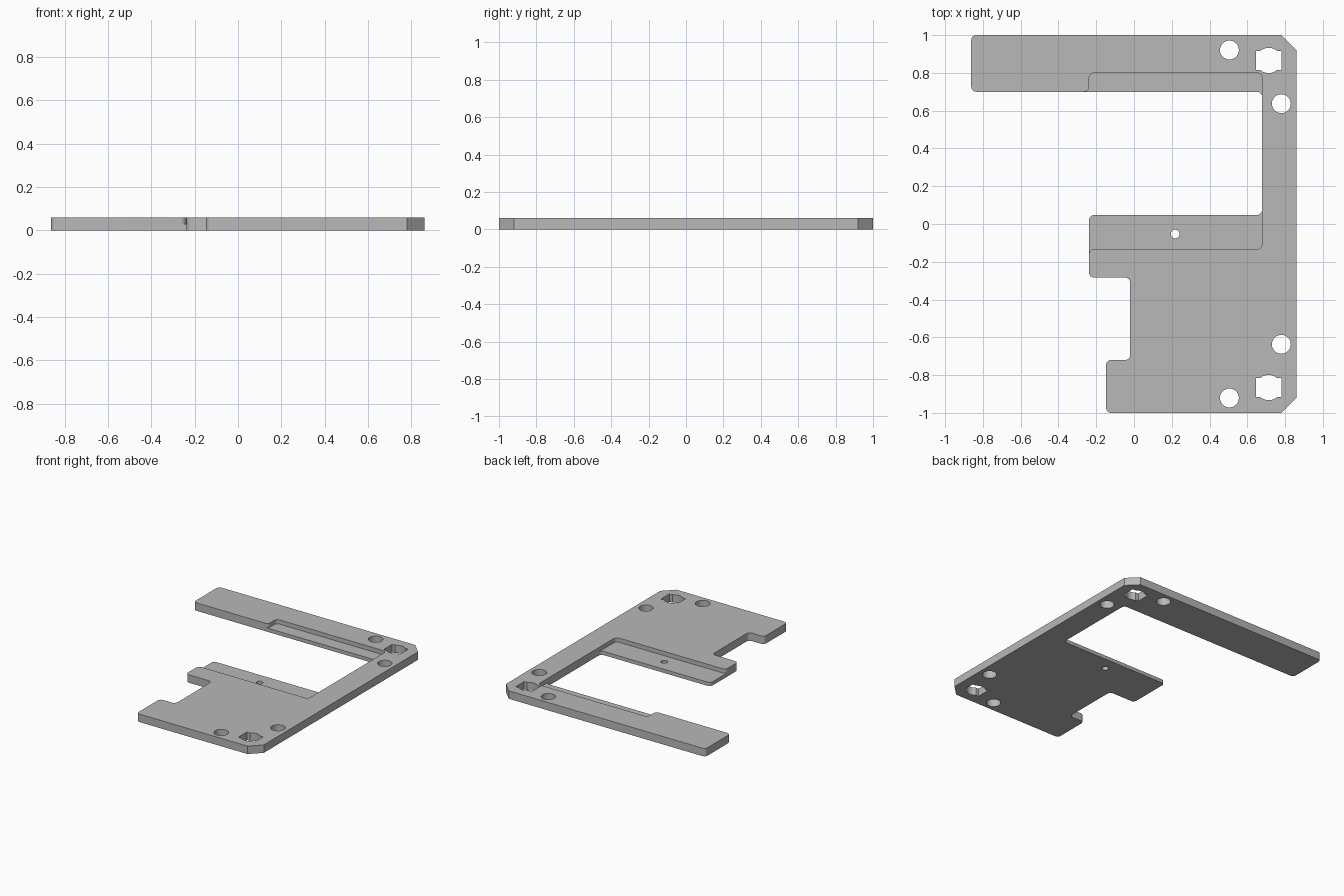
import bpy, bmesh, math
from mathutils import Vector

cube = bpy.data.objects.get("Cube")
if cube:
    bpy.data.objects.remove(cube, do_unlink=True)

THICK, LEDGE = 0.06, 0.028

grey = bpy.data.materials.new("plain grey")
grey.use_nodes = True
colour = (0.48, 0.48, 0.48, 1)
grey.diffuse_color = colour
grey.node_tree.nodes["Principled BSDF"].inputs["Base Color"].default_value = colour


def rounded(corners, steps=6):
    """Replace each right-angled (x, y, radius) corner by an arc."""
    out = []
    for i, (x, y, r) in enumerate(corners):
        p = Vector((x, y))
        if r == 0:
            out.append(p)
            continue
        u = (Vector(corners[i - 1][:2]) - p).normalized() * r
        v = (Vector(corners[(i + 1) % len(corners)][:2]) - p).normalized() * r
        for k in range(steps + 1):
            t = math.pi / 2 * k / steps
            out.append(p + u + v - v * math.cos(t) - u * math.sin(t))
    return out


def circle(x, y, r, sides=40):
    return [Vector((x + r * math.cos(math.tau * k / sides),
                    y + r * math.sin(math.tau * k / sides))) for k in range(sides)]


def prism(name, outline, z0, z1):
    """Extrude a flat outline from z0 to z1."""
    pts = [p for i, p in enumerate(outline) if (p - outline[i - 1]).length > 1e-5]
    bm = bmesh.new()
    face = bm.faces.new([bm.verts.new((p.x, p.y, z0)) for p in pts])
    top = bmesh.ops.extrude_face_region(bm, geom=[face])["geom"]
    bmesh.ops.translate(bm, vec=(0, 0, z1 - z0),
                        verts=[g for g in top if isinstance(g, bmesh.types.BMVert)])
    bmesh.ops.recalc_face_normals(bm, faces=bm.faces)
    mesh = bpy.data.meshes.new(name)
    bm.to_mesh(mesh)
    bm.free()
    mesh.materials.append(grey)
    obj = bpy.data.objects.new(name, mesh)
    bpy.context.collection.objects.link(obj)
    return obj


# Plate outline: long arm at the back, spine on the left side, broad front half
R = 0.027
plate = prism("bracket_plate", rounded([
    (-0.148, -1, R), (0.78, -1, 0), (0.86, -0.92, 0), (0.86, 0.92, 0), (0.78, 1, 0),
    (-0.862, 1, R), (-0.862, 0.7, R), (0.678, 0.7, R), (0.678, 0.048, R),
    (-0.238, 0.048, R), (-0.238, -0.284, R), (-0.02, -0.284, R),
    (-0.02, -0.72, R), (-0.148, -0.72, R)]), 0, THICK)

# Shallow pocket that leaves a ledge on both sides of the window
cutters = [prism("ledge_pocket", rounded([
    (-0.3, -0.133 - R, 0), (-0.238, -0.133 - R, 0), (-0.238, -0.133, R),
    (0.678, -0.133, R), (0.678, 0.8, R), (-0.238, 0.8, R), (-0.238, 0.7, R),
    (-0.238 - R, 0.7, 0), (-0.238 - R, 0.6, 0), (-0.3, 0.6, 0)]), LEDGE, 0.2)]

# Through holes: one pin hole, then screw holes and bulged slots at both ends
holes = [circle(0.218, -0.053, 0.023, 24)]
for s in (1, -1):
    holes += [circle(0.505, s * 0.921, 0.05), circle(0.78, s * 0.637, 0.05)]
    cx, cy, w, h, r = 0.713, s * 0.866, 0.068, 0.051, 0.067
    a = math.asin(h / r)
    slot = []
    for side in (1, -1):
        slot.append(Vector((cx + side * w, cy + side * h)))
        for k in range(13):
            t = a + (math.pi - 2 * a) * k / 12
            slot.append(Vector((cx + side * r * math.cos(t), cy + side * r * math.sin(t))))
        slot.append(Vector((cx - side * w, cy + side * h)))
    holes.append(slot)
cutters += [prism("hole_cutter", h, -0.1, 0.2) for h in holes]

# Cut, then keep only the finished plate
bpy.context.view_layer.objects.active = plate
for c in cutters:
    c.hide_render = True
    mod = plate.modifiers.new("cut", "BOOLEAN")
    mod.operation, mod.solver, mod.object = "DIFFERENCE", "EXACT", c
    bpy.ops.object.modifier_apply(modifier=mod.name)
    bpy.data.objects.remove(c, do_unlink=True)

bpy.ops.object.select_all(action="DESELECT")
plate.select_set(True)
bpy.ops.object.shade_smooth_by_angle(angle=math.radians(30))
